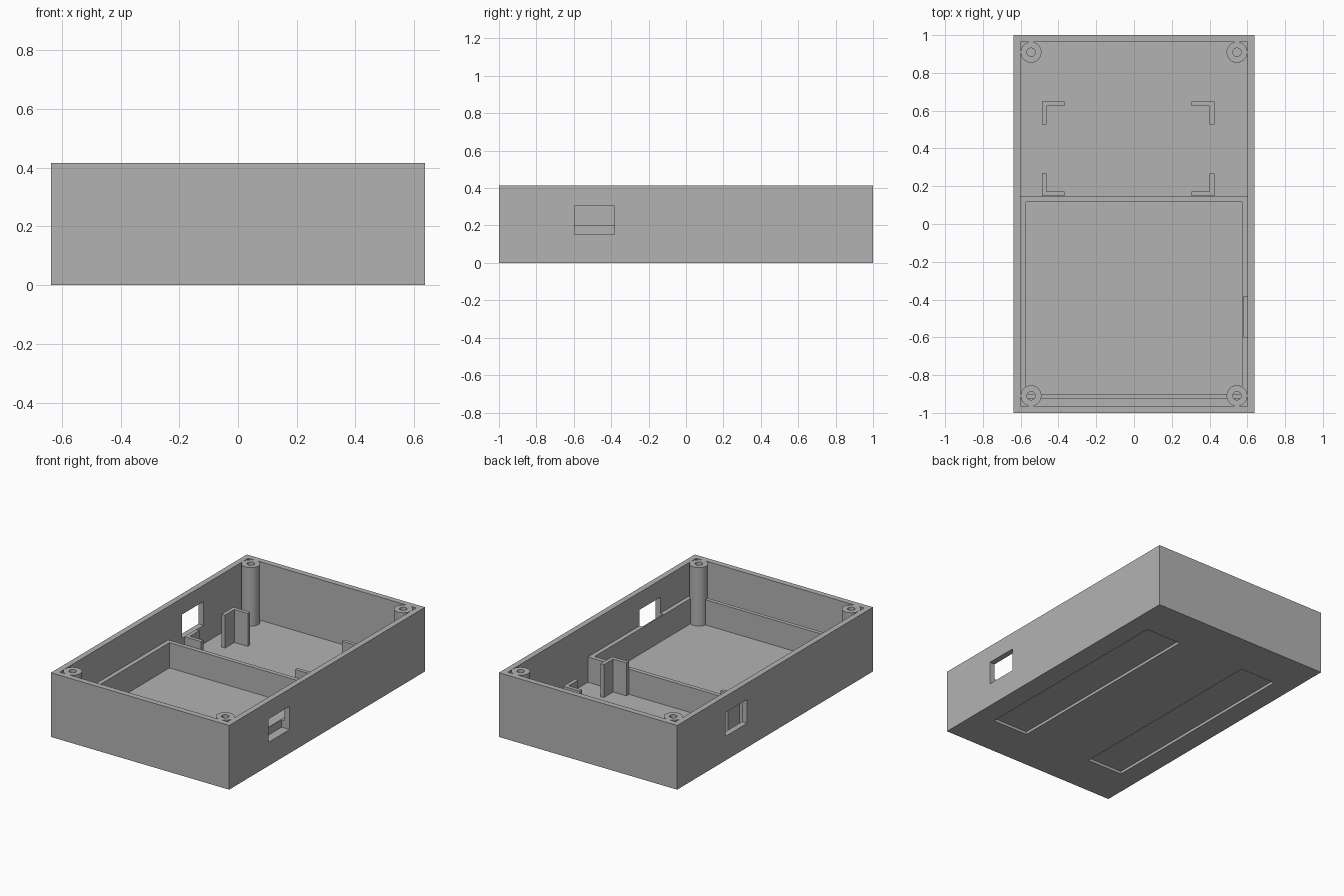
import bpy, bmesh, math
from mathutils import Vector

cube = bpy.data.objects.get("Cube")
if cube:
    bpy.data.objects.remove(cube, do_unlink=True)

grey = bpy.data.materials.new("plain grey")
grey.use_nodes = True
grey.diffuse_color = (0.45, 0.45, 0.45, 1)
grey.node_tree.nodes["Principled BSDF"].inputs["Base Color"].default_value = (0.45, 0.45, 0.45, 1)

HX, HY, H = 0.637, 1.0, 0.415     # outer half sizes and height
WALL = 0.037
IX, IY = HX - WALL, HY - WALL     # inner half sizes


def finish(name, bm):
    bmesh.ops.recalc_face_normals(bm, faces=bm.faces)
    mesh = bpy.data.meshes.new(name)
    bm.to_mesh(mesh)
    bm.free()
    mesh.materials.append(grey)
    ob = bpy.data.objects.new(name, mesh)
    bpy.context.collection.objects.link(ob)
    return ob


def box(name, low, high):
    bm = bmesh.new()
    bmesh.ops.create_cube(bm, size=1)
    low, high = Vector(low), Vector(high)
    for v in bm.verts:
        v.co = (low + high) / 2 + v.co * (high - low)
    return finish(name, bm)


def prism(name, outline, low, high):
    bm = bmesh.new()
    face = bm.faces.new([bm.verts.new((x, y, low)) for x, y in outline])
    ext = bmesh.ops.extrude_face_region(bm, geom=[face])
    for v in ext["geom"]:
        if isinstance(v, bmesh.types.BMVert):
            v.co.z = high
    return finish(name, bm)


def tube(name, x, y, profile):
    # revolve a radius/height profile around a vertical axis
    bm = bmesh.new()
    verts = [bm.verts.new((x + r, y, z)) for r, z in profile]
    edges = [bm.edges.new(pair) for pair in zip(verts, verts[1:])]
    bmesh.ops.spin(bm, geom=verts + edges, cent=(x, y, 0), axis=(0, 0, 1),
                   angle=math.tau, steps=48)
    bmesh.ops.remove_doubles(bm, verts=bm.verts, dist=0.0001)
    ob = finish(name, bm)
    for o in bpy.context.selected_objects:
        o.select_set(False)
    ob.select_set(True)
    bpy.context.view_layer.objects.active = ob
    bpy.ops.object.shade_smooth_by_angle(angle=math.radians(35))
    return ob


def cut(target, cutters):
    for c in cutters:
        mod = target.modifiers.new("cut", "BOOLEAN")
        mod.operation, mod.solver, mod.object = "DIFFERENCE", "EXACT", c
    bpy.context.view_layer.update()
    result = target.evaluated_get(bpy.context.evaluated_depsgraph_get())
    mesh = bpy.data.meshes.new_from_object(result)
    target.modifiers.clear()
    target.data = mesh


# Open tray, with wall windows and two shallow recesses underneath
shell = box("case_shell", (-HX, -HY, 0), (HX, HY, H))
cavity = box("cavity_cutter", (-IX, -IY, WALL), (IX, IY, H + 0.2))
right_window = box("window_cutter_a", (0.58, -0.597, 0.153), (0.8, -0.383, 0.303))
left_window = box("window_cutter_b", (-0.8, 0.285, 0.156), (-0.58, 0.505, 0.31))
recesses = [box("recess_cutter", (min(s * 0.245, s * 0.5), -0.72, -0.1),
                (max(s * 0.245, s * 0.5), 0.72, 0.018)) for s in (-1, 1)]
cut(shell, [cavity, right_window, left_window] + recesses)

# Low rectangular fence around the front compartment
fence = box("compartment_fence", (-IX, -0.925, WALL - 0.005), (IX, 0.145, 0.2))
fence_core = box("fence_cutter", (-0.572, -0.9, -0.1), (0.572, 0.117, 0.5))
cut(fence, [fence_core, right_window])

for c in [cavity, right_window, left_window, fence_core] + recesses:
    bpy.data.objects.remove(c, do_unlink=True)

# Screw posts in the corners
for sx, side in ((-1, "right"), (1, "left")):
    for sy, end in ((-1, "front"), (1, "back")):
        tube(f"{end}_{side}_screw_post", sx * 0.545, sy * 0.909,
             [(0.055, WALL - 0.005), (0.055, H), (0.022, H), (0.022, 0.1), (0, 0.1)])

# L-shaped corner brackets in the back compartment
ARM, THICK = 0.12, 0.024
for x, dx, side in ((-0.487, 1, "right"), (0.425, -1, "left")):
    for y, dy, end in ((0.147, 1, "front"), (0.648, -1, "back")):
        shape = [(0, 0), (ARM, 0), (ARM, THICK), (THICK, THICK), (THICK, ARM), (0, ARM)]
        prism(f"{end}_{side}_bracket", [(x + dx * u, y + dy * v) for u, v in shape],
              WALL - 0.005, 0.25)
